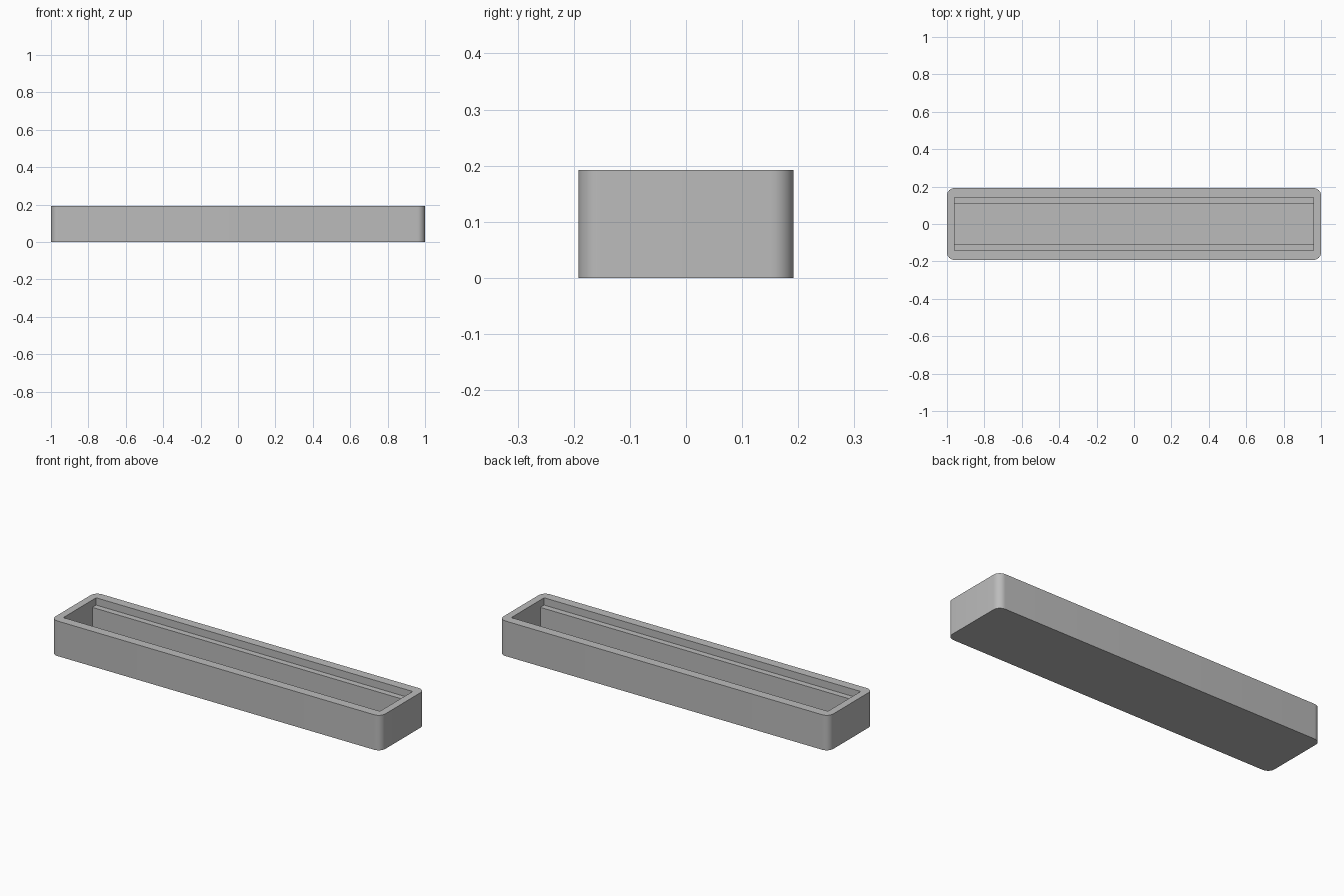
import bpy, bmesh, math

if "Cube" in bpy.data.objects:
    bpy.data.objects.remove(bpy.data.objects["Cube"], do_unlink=True)

LENGTH, WIDTH, HEIGHT = 2.0, 0.384, 0.192
CORNER = 0.04
FLOOR, LEDGE = 0.04, 0.152

grey = bpy.data.materials.new("plain grey")
grey.use_nodes = True
colour = (0.5, 0.5, 0.5, 1)
grey.diffuse_color = colour
grey.node_tree.nodes["Principled BSDF"].inputs["Base Color"].default_value = colour


def block(name, length, width, bottom, top, radius=0):
    """Upright block, optionally with rounded vertical edges."""
    bm = bmesh.new()
    bmesh.ops.create_cube(bm, size=1)
    for v in bm.verts:
        v.co.x *= length
        v.co.y *= width
        v.co.z = top if v.co.z > 0 else bottom
    if radius:
        upright = [e for e in bm.edges if abs(e.verts[0].co.z - e.verts[1].co.z) > 0.01]
        bmesh.ops.bevel(bm, geom=upright, offset=radius, segments=10,
                        profile=0.5, affect='EDGES')
    mesh = bpy.data.meshes.new(name)
    bm.to_mesh(mesh)
    bm.free()
    mesh.materials.append(grey)
    obj = bpy.data.objects.new(name, mesh)
    bpy.context.collection.objects.link(obj)
    return obj


# Long tray with rounded outer corners
tray = block("tray", LENGTH, WIDTH, 0, HEIGHT, CORNER)
bpy.context.view_layer.objects.active = tray

# Wide shallow recess for the lid, then the narrower deep channel between ledges
for name, width, bottom in (("lid_recess", 0.284, LEDGE), ("deep_channel", 0.218, FLOOR)):
    cutter = block(name, 1.92, width, bottom, HEIGHT + 0.1)
    cutter.hide_render = True
    cut = tray.modifiers.new(name, 'BOOLEAN')
    cut.operation = 'DIFFERENCE'
    cut.solver = 'EXACT'
    cut.object = cutter
    bpy.ops.object.modifier_apply(modifier=cut.name)
    bpy.data.objects.remove(cutter, do_unlink=True)

# Smooth corners, crisp rims
bpy.ops.object.select_all(action='DESELECT')
tray.select_set(True)
bpy.ops.object.shade_smooth_by_angle(angle=math.radians(30))
